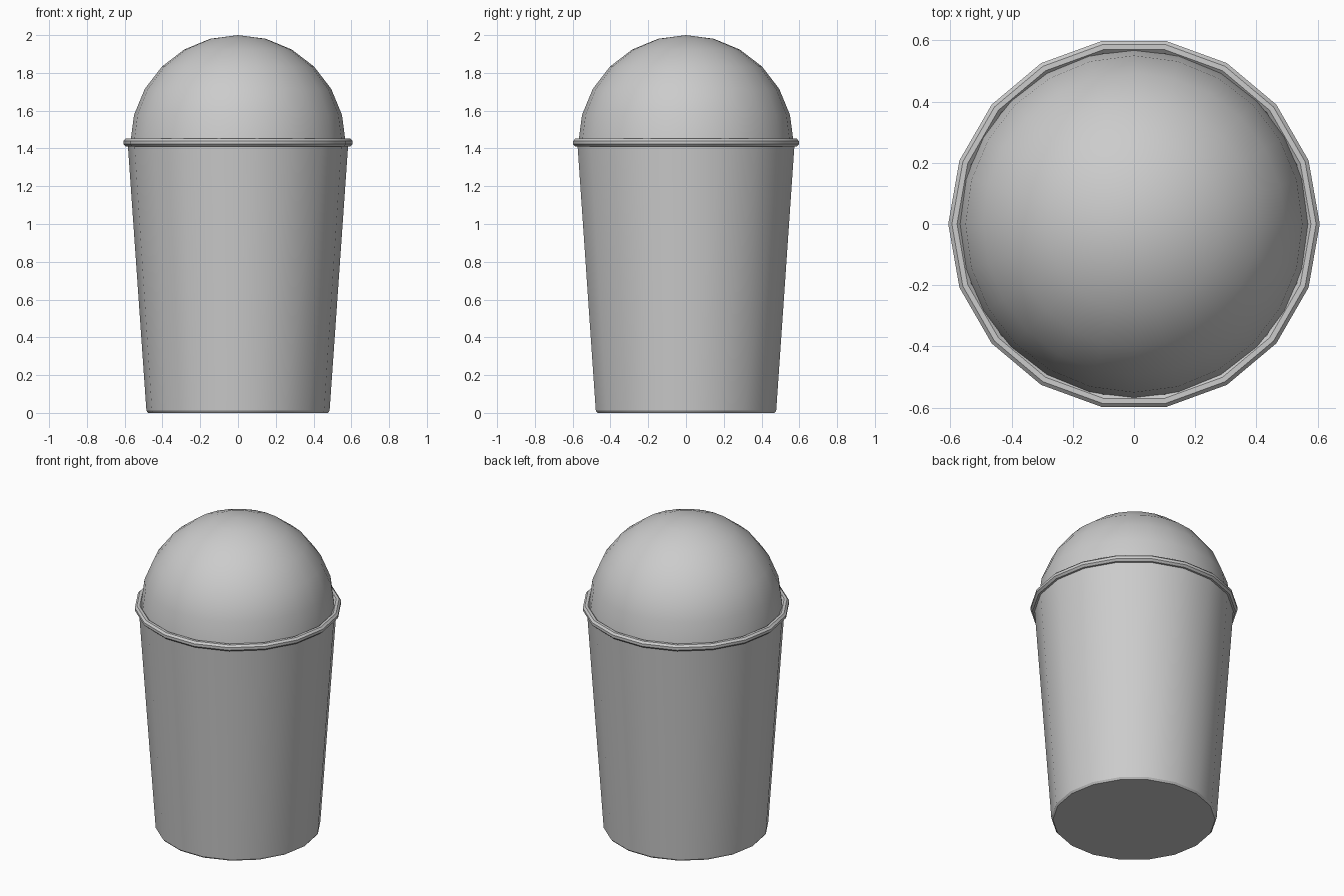
import bpy, bmesh
from math import sin, cos, pi, radians

if "Cube" in bpy.data.objects:
    bpy.data.objects.remove(bpy.data.objects["Cube"])


def lathe(name, profile, sides, closed=False, cap_bottom=False, sharp=30):
    """Revolve (radius, z) points around z; radius 0 becomes a pole."""
    bm = bmesh.new()
    rings = []
    for r, z in profile:
        n = 1 if r < 1e-6 else sides
        rings.append([bm.verts.new((r * cos(2 * pi * i / sides),
                                    r * sin(2 * pi * i / sides), z)) for i in range(n)])
    pairs = list(zip(rings, rings[1:]))
    if closed:
        pairs.append((rings[-1], rings[0]))
    for a, b in pairs:
        for i in range(sides):
            j = (i + 1) % sides
            if len(b) == 1:
                bm.faces.new((a[i], a[j], b[0]))
            else:
                bm.faces.new((a[i], a[j], b[j], b[i]))
    if cap_bottom:
        bm.faces.new(rings[0][::-1])
    bmesh.ops.recalc_face_normals(bm, faces=bm.faces)
    mesh = bpy.data.meshes.new(name)
    bm.to_mesh(mesh)
    bm.free()
    obj = bpy.data.objects.new(name, mesh)
    bpy.context.collection.objects.link(obj)
    bpy.ops.object.select_all(action='DESELECT')
    obj.select_set(True)
    bpy.context.view_layer.objects.active = obj
    bpy.ops.object.shade_smooth_by_angle(angle=radians(sharp))
    return obj


# Tapered bin with a small chamfer at the foot
lathe("bin_body", [(0.476, 0), (0.485, 0.012), (0.584, 1.43)], 18, cap_bottom=True)

# Rounded rim, an eight-sided tube around the top edge
tube = [(0.587 + 0.022 * cos(pi / 8 + k * pi / 4),
         1.431 + 0.022 * sin(pi / 8 + k * pi / 4)) for k in range(8)]
lathe("rim", tube, 18, closed=True)

# Hemispherical lid
R, BASE = 0.57, 1.43
dome = [(R * cos(radians(a)), BASE + R * sin(radians(a))) for a in range(0, 91, 15)]
lathe("dome_lid", dome, 24)
